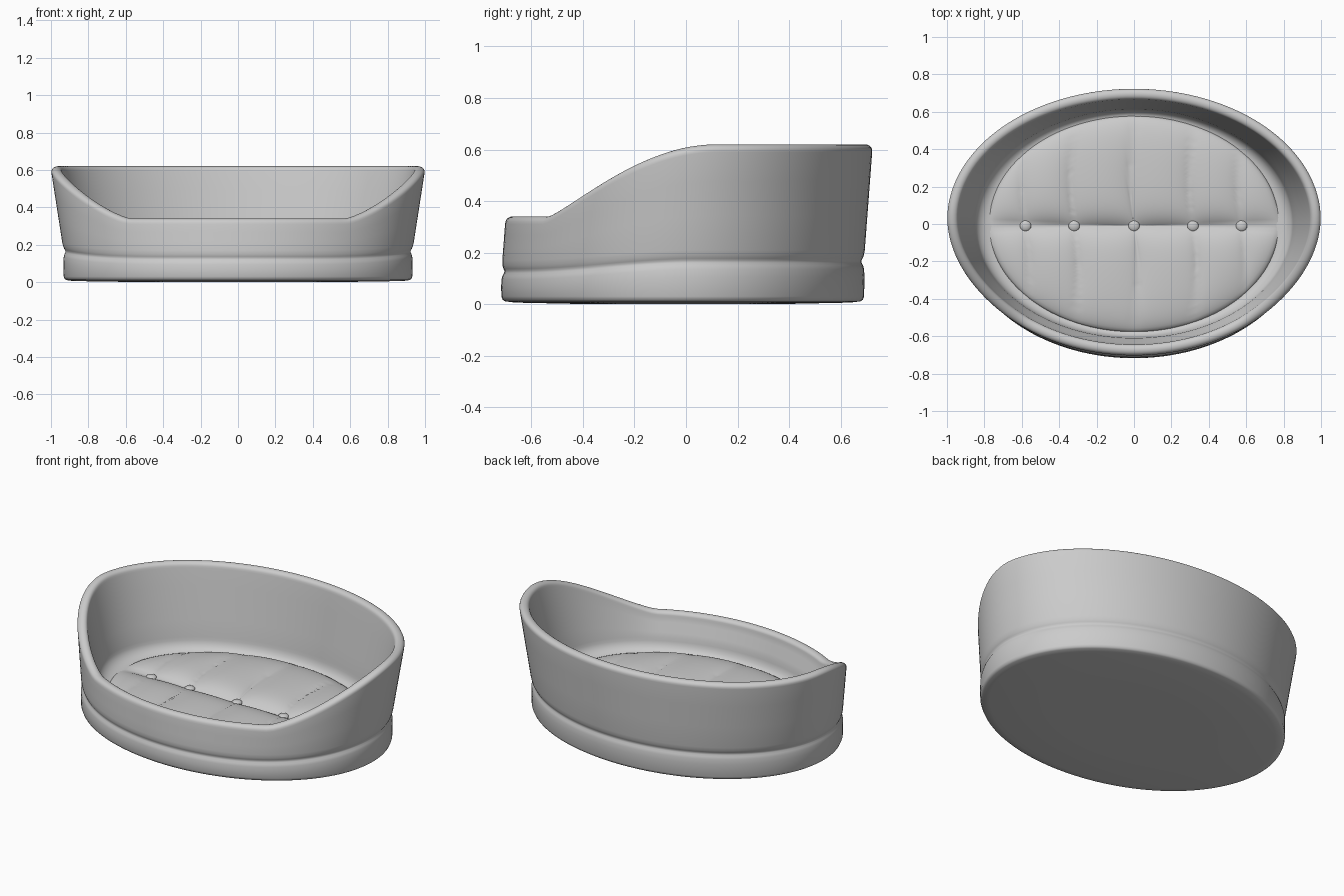
import bpy, bmesh, math

cube = bpy.data.objects.get("Cube")
if cube:
    bpy.data.objects.remove(cube, do_unlink=True)

SEG = 144
grey = bpy.data.materials.new("soft grey")
grey.use_nodes = True
COLOUR = (0.6, 0.6, 0.6, 1)
grey.diffuse_color = COLOUR
grey.node_tree.nodes["Principled BSDF"].inputs["Base Color"].default_value = COLOUR


def smoothstep(a, b, v):
    t = min(1, max(0, (v - a) / (b - a)))
    return t * t * (3 - 2 * t)


def lerp(a, b, t):
    return a + (b - a) * t


def loft(name, rings, angle=50):
    """Skin a stack of closed rings and cap both ends."""
    bm = bmesh.new()
    loops = [[bm.verts.new(p) for p in ring] for ring in rings]
    for low, high in zip(loops, loops[1:]):
        for i in range(len(low)):
            j = (i + 1) % len(low)
            bm.faces.new((low[i], low[j], high[j], high[i]))
    bm.faces.new(loops[0][::-1])
    bm.faces.new(loops[-1])
    bmesh.ops.recalc_face_normals(bm, faces=bm.faces)
    mesh = bpy.data.meshes.new(name)
    bm.to_mesh(mesh)
    bm.free()
    obj = bpy.data.objects.new(name, mesh)
    bpy.context.collection.objects.link(obj)
    finish(obj, angle)
    return obj


def finish(obj, angle=50):
    obj.data.materials.append(grey)
    bpy.ops.object.select_all(action="DESELECT")
    obj.select_set(True)
    bpy.context.view_layer.objects.active = obj
    bpy.ops.object.shade_smooth_by_angle(angle=math.radians(angle))


# Heights that change from the low front to the high back
def rim_height(y):
    t = min(1, max(0, (y + 0.55) / 0.65))
    return 0.34 + 0.28 * smoothstep(0, 1, t ** 0.65)


def groove_height(y):
    return lerp(0.125, 0.165, smoothstep(-0.65, 0.05, y))


# Outer wall leans outwards and backwards as it rises
def outer(a, z, inset=0):
    k = max(0, (z - 0.15) / 0.45)
    return ((0.93 + 0.07 * k - inset) * math.cos(a),
            -0.0125 + 0.034 * k + (0.702 - inset) * math.sin(a), z)


def ellipse(a, rx, ry, cy, z):
    return (rx * math.cos(a), cy + ry * math.sin(a), z)


THICK = 0.058


def section(a):
    """One slice of the bed, from the underside over the rim to the floor."""
    y = 0.7 * math.sin(a)
    rim, groove = rim_height(y), groove_height(y)
    pts = [ellipse(a, 0.50, 0.37, -0.0125, 0.0),
           outer(a, 0.006, 0.05), outer(a, 0.011, 0.012), outer(a, 0.017, 0.003),
           outer(a, 0.03, -0.002)]
    # base band, rounded into the groove
    for drop, inset in ((0.06, -0.003), (0.03, -0.002), (0.015, 0.002),
                        (0.005, 0.008), (-0.004, 0.010), (-0.012, 0.006),
                        (-0.025, 0.002), (-0.045, 0)):
        pts.append(outer(a, groove - drop, inset))
    # outer wall
    for f in (0.35, 0.7, 1):
        pts.append(outer(a, lerp(groove + 0.045, rim - 0.03, f)))
    # rounded rim
    r = THICK / 2
    for i in range(1, 12):
        b = math.pi * i / 12
        lift = math.sin(b) ** 0.8
        x, yy, _ = outer(a, rim - 0.02, r - r * math.cos(b))
        pts.append((x, yy, rim - 0.03 + 0.03 * lift))
    # inner wall
    top = outer(a, rim - 0.03, THICK)
    low = ellipse(a, 0.85, 0.612, 0.002, 0.20)
    for f in (0, 0.25, 0.5, 0.75, 1):
        pts.append(tuple(lerp(p, q, f) for p, q in zip(top, low)))
    # fillet down to the floor
    for i in range(1, 7):
        b = math.pi / 2 * i / 6
        pts.append(ellipse(a, 0.85 - 0.085 * (1 - math.cos(b)),
                           0.612 - 0.04 * (1 - math.cos(b)), 0.002,
                           0.20 - 0.075 * math.sin(b)))
    pts.append(ellipse(a, 0.72, 0.53, 0, 0.12))
    return pts


angles = [2 * math.pi * i / SEG for i in range(SEG)]
loft("bed_shell", list(zip(*[section(a) for a in angles])))

# Tufted cushion: puffs between seams that run through the buttons
BUTTONS = (-0.58, -0.32, 0, 0.315, 0.575)
BUTTON_Y = -0.01
seams = (-0.85,) + BUTTONS + (0.85,)


def cushion_height(x, y, r):
    bend = 0.035 * math.sin(math.pi * min(1, abs(y - BUTTON_Y) / 0.5))
    u = x + math.copysign(bend, y) * 0.6
    puff_x = 0
    for left, right in zip(seams, seams[1:]):
        if left <= u < right:
            f = (u - left) / (right - left)
            puff_x = (4 * f * (1 - f)) ** 0.55
    puff_y = 1 - math.exp(-abs(y - BUTTON_Y) / 0.06)
    edge = (1 - r ** 6) ** 0.6
    fade = 1 - 0.5 * smoothstep(0.15, 0.55, abs(y))
    return 0.122 + edge * (0.012 * puff_y + 0.042 * puff_y * lerp(1, puff_x, 0.65 * fade))


rings = [[ellipse(a, 0.775, 0.575, 0, 0.105) for a in angles]]
STEPS = 48
for s in range(STEPS, 0, -1):
    r = s / STEPS
    ring = []
    for a in angles:
        x, y = 0.78 * r * math.cos(a), 0.58 * r * math.sin(a)
        ring.append((x, y, cushion_height(x, y, r)))
    rings.append(ring)
loft("tufted_cushion", rings, 70)

# Buttons along the middle seam
for n, x in enumerate(BUTTONS, 1):
    bpy.ops.mesh.primitive_uv_sphere_add(segments=24, ring_count=12, radius=0.03,
                                         location=(x, BUTTON_Y, 0.128))
    button = bpy.context.object
    button.name = "button_%d" % n
    button.scale.z = 0.5
    finish(button)
